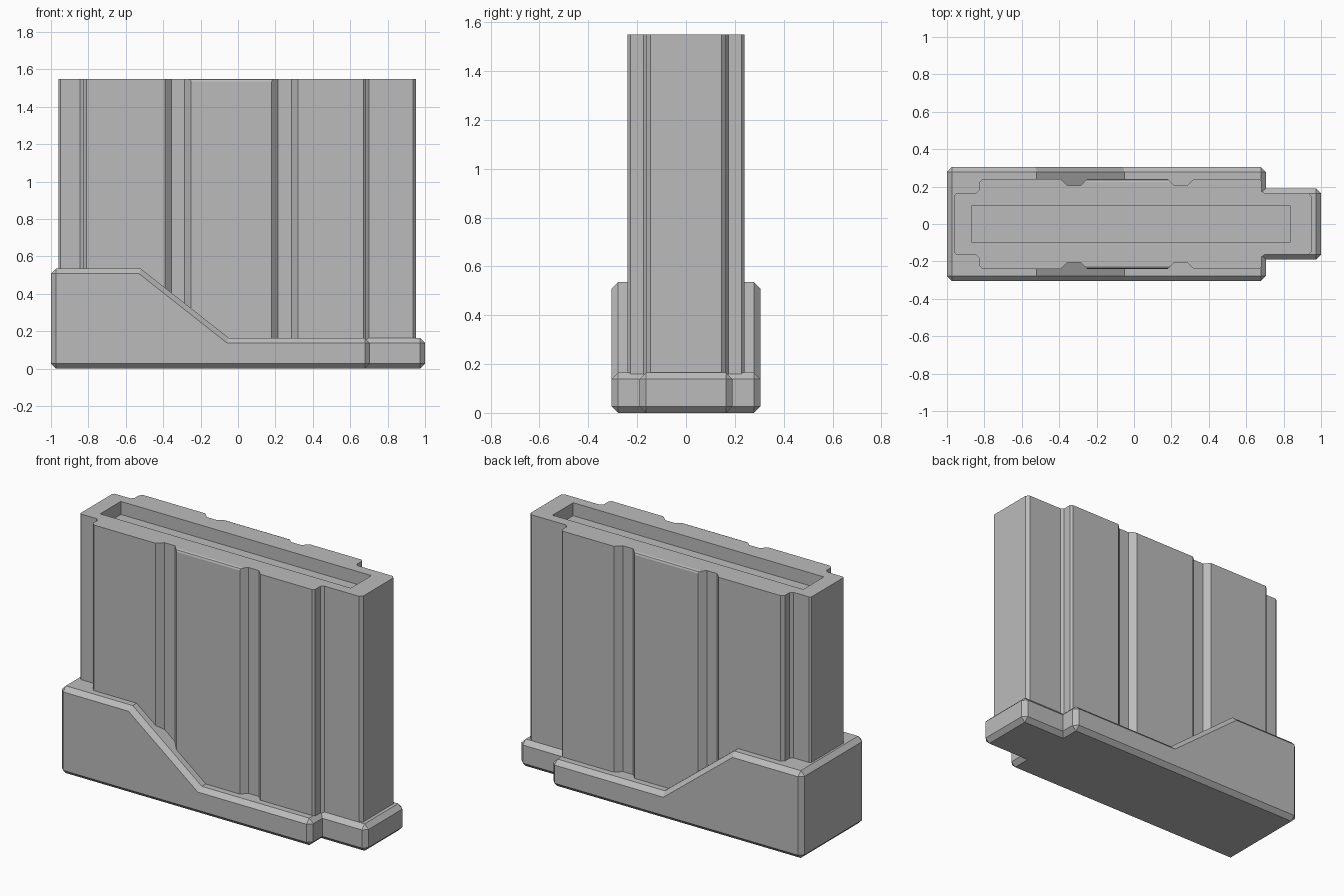
import bpy
import bmesh
from math import radians
from mathutils import Matrix

cube = bpy.data.objects.get("Cube")
if cube:
    bpy.data.objects.remove(cube, do_unlink=True)

grey = bpy.data.materials.new("matte_grey")
grey.use_nodes = True
COLOUR = (0.5, 0.5, 0.5, 1)
grey.diffuse_color = COLOUR
grey.node_tree.nodes["Principled BSDF"].inputs["Base Color"].default_value = COLOUR


def prism(name, outline, low, high, upright=False):
    """Extrude an outline along z, or an (x, z) outline along y when upright."""
    bm = bmesh.new()
    face = bm.faces.new([bm.verts.new((a, b, low)) for a, b in outline])
    top = bmesh.ops.extrude_face_region(bm, geom=[face])["geom"]
    moved = [v for v in top if isinstance(v, bmesh.types.BMVert)]
    bmesh.ops.translate(bm, vec=(0, 0, high - low), verts=moved)
    if upright:
        bm.transform(Matrix.Rotation(radians(90), 4, "X"))
    bmesh.ops.recalc_face_normals(bm, faces=bm.faces)
    mesh = bpy.data.meshes.new(name)
    bm.to_mesh(mesh)
    bm.free()
    mesh.materials.append(grey)
    obj = bpy.data.objects.new(name, mesh)
    bpy.context.collection.objects.link(obj)
    return obj


def rectangle(x0, x1, y):
    return [(x0, -y), (x1, -y), (x1, y), (x0, y)]


def apply(obj, kind, **settings):
    bpy.context.view_layer.objects.active = obj
    mod = obj.modifiers.new("shape", kind)
    for key, value in settings.items():
        setattr(mod, key, value)
    bpy.ops.object.modifier_apply(modifier=mod.name)


# Ribbed casing: half plan outline, mirrored across the long axis
GROOVE = 0.205
SIDE = 0.24
half = [(-0.96, 0.155), (-0.95, 0.163), (-0.845, 0.163), (-0.828, 0.18),
        (-0.828, 0.222), (-0.81, SIDE)]
for start in (-0.39, 0.18):
    half += [(start, SIDE), (start + 0.035, GROOVE),
             (start + 0.105, GROOVE), (start + 0.14, SIDE)]
half += [(0.67, SIDE), (0.683, 0.228), (0.683, 0.175), (0.7, 0.163),
         (0.935, 0.163), (0.952, 0.145)]
outline = half + [(x, -y) for x, y in reversed(half)]
casing = prism("casing", outline, 0.1, 1.55)

# Softened top edge on the middle panels
bm = bmesh.new()
bm.from_mesh(casing.data)
edges = [e for e in bm.edges
         if all(v.co.z > 1.5 and abs(v.co.y) > 0.23 and -0.3 < v.co.x < 0.2
                for v in e.verts)]
bmesh.ops.bevel(bm, geom=edges, offset=0.015, segments=2, profile=0.5,
                affect="EDGES")
bm.to_mesh(casing.data)
bm.free()

# Shallow slot in the top
cutter = prism("slot_cutter", rectangle(-0.865, 0.835, 0.1), 1.47, 1.7)
cutter.hide_render = True
apply(casing, "BOOLEAN", operation="DIFFERENCE", object=cutter, solver="EXACT")
bpy.data.objects.remove(cutter, do_unlink=True)

# Chamfered base with a raised end, and its narrow nose
profile = [(-1, 0), (0.705, 0), (0.705, 0.165), (-0.05, 0.165),
           (-0.52, 0.535), (-1, 0.535)]
base = prism("base", profile, -0.305, 0.305, upright=True)
nose = prism("base_nose", rectangle(0.6, 1, 0.19), 0, 0.165)
for part in (base, nose):
    apply(part, "BEVEL", width=0.027, segments=1, limit_method="ANGLE",
          angle_limit=radians(60))
